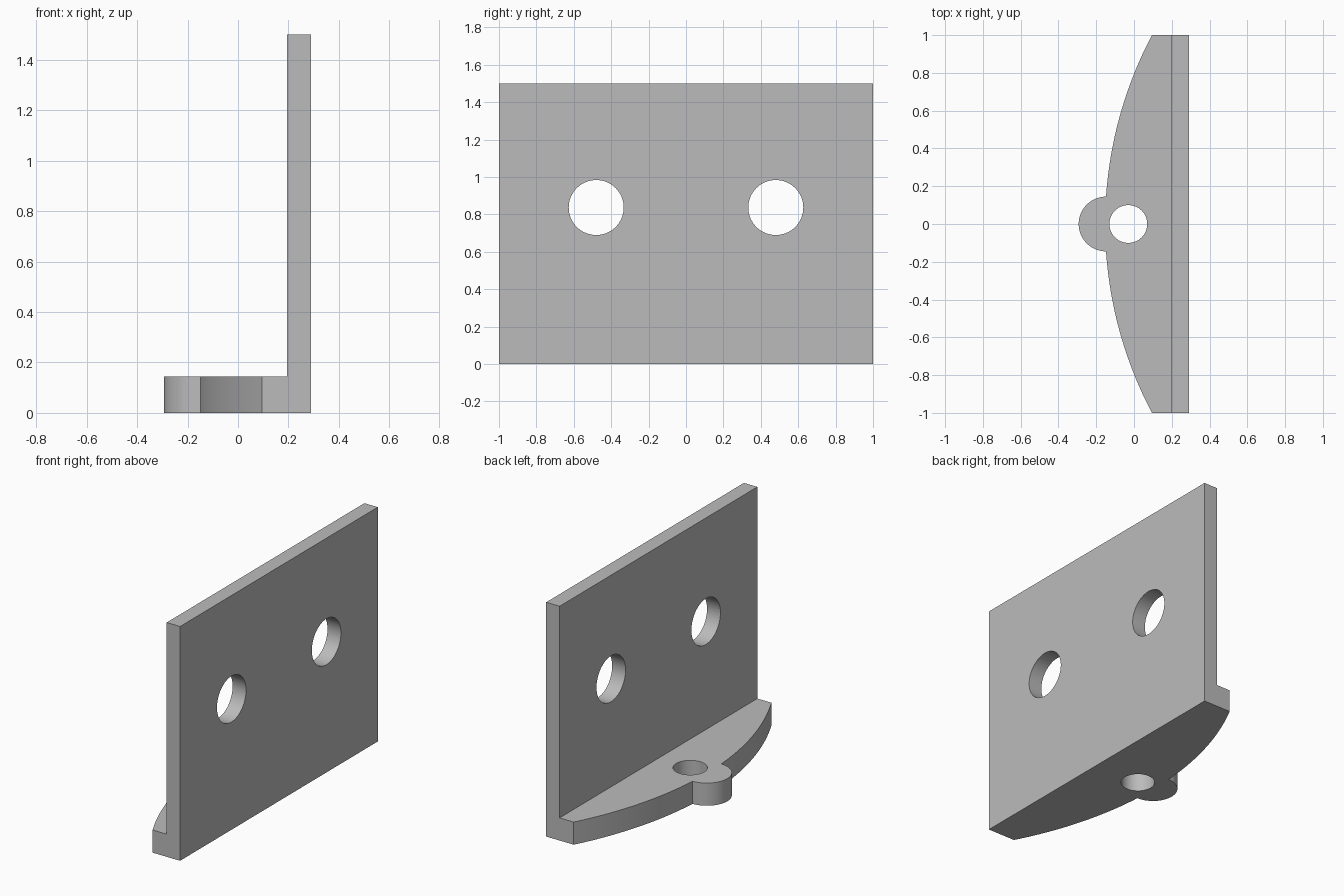
import bpy
import bmesh
from math import cos, sin, pi, sqrt
from mathutils import Matrix, Vector

cube = bpy.data.objects.get("Cube")
if cube:
    bpy.data.objects.remove(cube, do_unlink=True)

grey = bpy.data.materials.new("plain grey")
grey.use_nodes = True
grey.diffuse_color = (0.5, 0.5, 0.5, 1)
grey.node_tree.nodes["Principled BSDF"].inputs["Base Color"].default_value = grey.diffuse_color

INNER_X, OUTER_X = 0.195, 0.29    # faces of the upright plate
HEIGHT, BASE_HEIGHT = 1.5, 0.145


def arc(cx, cy, radius, start, end, steps):
    """Points on an arc, both ends included."""
    angles = [start + (end - start) * i / steps for i in range(steps + 1)]
    return [(cx + radius * cos(a), cy + radius * sin(a)) for a in angles]


def circle(cx, cy, radius, steps=64):
    return arc(cx, cy, radius, 0, 2 * pi, steps)[:-1]


def pierced_slab(name, outline, holes, depth, matrix):
    """Fill an outline with holes, then extrude it along its local z."""
    bm = bmesh.new()
    for loop in [outline] + holes:
        verts = [bm.verts.new((u, v, 0)) for u, v in loop]
        for a, b in zip(verts, verts[1:] + verts[:1]):
            bm.edges.new((a, b))
    bmesh.ops.triangle_fill(bm, edges=bm.edges[:], use_beauty=True, normal=Vector((0, 0, 1)))
    result = bmesh.ops.extrude_face_region(bm, geom=bm.faces[:], use_keep_orig=True)
    top = [g for g in result["geom"] if isinstance(g, bmesh.types.BMVert)]
    bmesh.ops.translate(bm, vec=(0, 0, depth), verts=top)
    bm.transform(matrix)
    bmesh.ops.recalc_face_normals(bm, faces=bm.faces[:])
    mesh = bpy.data.meshes.new(name)
    bm.to_mesh(mesh)
    bm.free()
    mesh.materials.append(grey)
    obj = bpy.data.objects.new(name, mesh)
    bpy.context.collection.objects.link(obj)
    bpy.ops.object.select_all(action="DESELECT")
    obj.select_set(True)
    bpy.context.view_layer.objects.active = obj
    bpy.ops.object.shade_smooth_by_angle(angle=pi / 6)
    return obj


# Upright plate with two round holes, drawn in y-z and extruded along x
plate_axes = Matrix(((0, 0, 1, INNER_X), (1, 0, 0, 0), (0, 1, 0, 0), (0, 0, 0, 1)))
plate_outline = [(-1, 0), (1, 0), (1, HEIGHT), (-1, HEIGHT)]
plate_holes = [circle(side * 0.48, 0.837, 0.147) for side in (-1, 1)]
pierced_slab("upright_plate", plate_outline, plate_holes, OUTER_X - INNER_X, plate_axes)

# Bowed base with a rounded tab in the middle and one hole
BOW, BOW_X, TAB_X, TAB_R = 2.14, 1.987, -0.148, 0.145
STEPS = 24
ys = [1 + (TAB_R - 1) * i / STEPS for i in range(STEPS + 1)]
bow = [(BOW_X - sqrt(BOW * BOW - y * y), y) for y in ys]
tab = arc(TAB_X, 0, TAB_R, pi / 2, 3 * pi / 2, 32)[1:-1]
base_outline = [(INNER_X, 1)] + bow + tab + [(x, -y) for x, y in reversed(bow)] + [(INNER_X, -1)]
pierced_slab("curved_base", base_outline, [circle(-0.03, 0, 0.1)], BASE_HEIGHT, Matrix())
